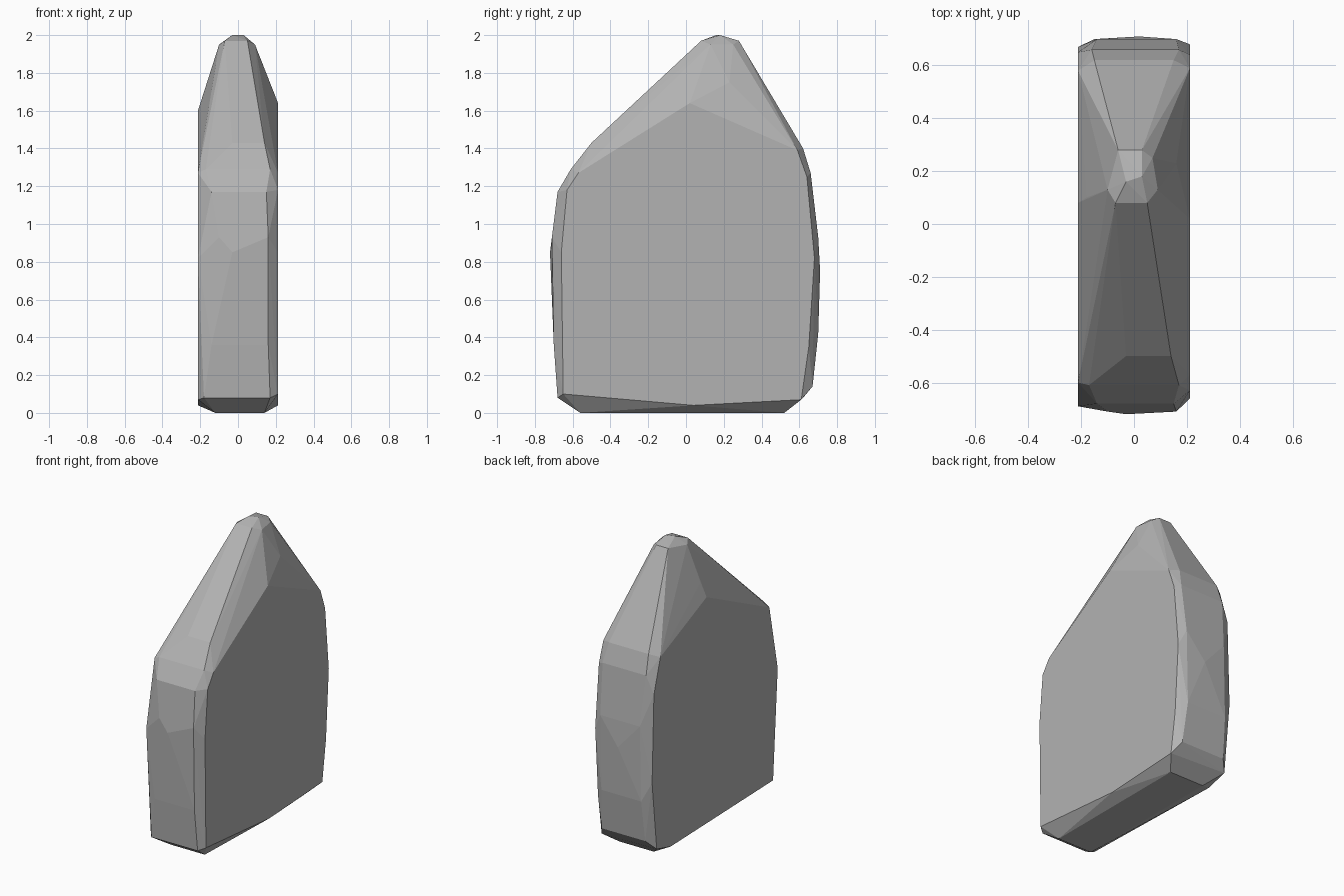
import bpy
import bmesh

default_cube = bpy.data.objects.get("Cube")
if default_cube:
    bpy.data.objects.remove(default_cube, do_unlink=True)


def flat_material(name, value):
    material = bpy.data.materials.new(name)
    material.use_nodes = True
    colour = (value, value, value, 1.0)
    material.diffuse_color = colour
    shader = material.node_tree.nodes["Principled BSDF"]
    shader.inputs["Base Color"].default_value = colour
    return material


def hull_object(name, points, material):
    """Wrap the points in a flat-faced convex stone."""
    mesh = bpy.data.meshes.new(name)
    bm = bmesh.new()
    for point in points:
        bm.verts.new(point)
    result = bmesh.ops.convex_hull(bm, input=bm.verts[:])
    unused = set(result["geom_interior"]) | set(result["geom_unused"])
    loose = [item for item in unused if isinstance(item, bmesh.types.BMVert)]
    bmesh.ops.delete(bm, geom=loose, context="VERTS")
    bmesh.ops.recalc_face_normals(bm, faces=bm.faces[:])
    bm.to_mesh(mesh)
    bm.free()
    mesh.materials.append(material)
    stone = bpy.data.objects.new(name, mesh)
    bpy.context.collection.objects.link(stone)
    return stone


# Rim of the slab: y, z, then the x of its two edges
rim = [
    (-.70, .36, -.14, .16),
    (-.71, .93, -.10, .16),
    (-.68, 1.17, -.14, .15),
    (-.61, 1.29, -.17, .17),
    (-.50, 1.43, -.03, .14),
    (.08, 1.97, -.07, .05),
    (.28, 1.97, -.06, .03),
    (.62, 1.40, -.15, .15),
    (.66, 1.27, -.16, .17),
    (.70, .93, -.14, .16),
    (.70, .42, -.15, .15),
    (.67, .14, -.16, .17),
    (.52, 0, -.12, .14),
    (-.56, 0, -.12, .14),
    (-.68, .08, -.18, .17),
]

# Broad left face outline, y and z
left_face = [
    (-.65, .10), (-.66, .85), (-.63, 1.18), (-.57, 1.27),
    (.02, 1.64), (.59, 1.39), (.64, 1.25), (.68, .82),
    (.65, .35), (.61, .07), (.04, .04),
]

# Broad right face outline, y and z
right_face = [
    (-.64, .07), (-.69, .82), (-.60, 1.27), (.08, 1.60),
    (.58, 1.38), (.65, 1.15), (.67, .55), (.62, .08), (.47, .04),
]

# Single chipped corners: crown, crown shoulders, front and back swells
chips = [
    (.03, .18, 2.0), (-.03, .16, 2.0),
    (-.10, .13, 1.95), (.09, .13, 1.95), (.07, .25, 1.95),
    (.16, .23, 1.75), (-.18, .10, 1.70),
    (-.03, -.72, .85), (.02, .71, .75),
]

points = [(x, y, z) for y, z, *edges in rim for x in edges]
points += [(.212, y, z) for y, z in left_face]
points += [(-.212, y, z) for y, z in right_face]
points += chips

stone_grey = flat_material("stone grey", .45)
hull_object("stone_slab", points, stone_grey)
